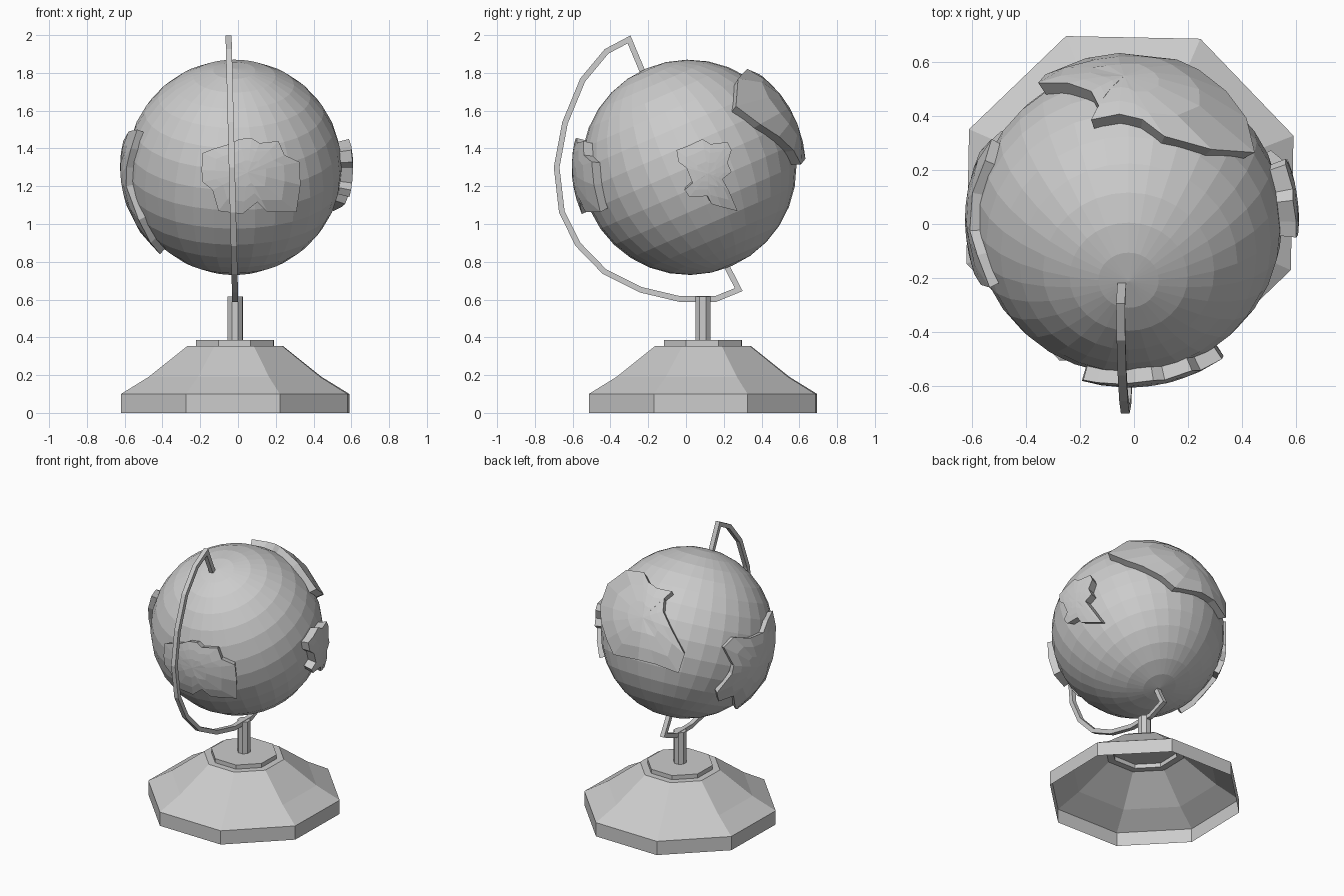
import bpy, bmesh
from math import radians, sin, cos, pi, sqrt
from mathutils import Vector, Matrix

if "Cube" in bpy.data.objects:
    bpy.data.objects.remove(bpy.data.objects["Cube"])

C = Vector((-0.02, 0.015, 1.30))   # globe centre
R = 0.57


def finish(name, bm, recalc=True):
    if recalc:
        bmesh.ops.recalc_face_normals(bm, faces=bm.faces)
    me = bpy.data.meshes.new(name)
    bm.to_mesh(me)
    bm.free()
    ob = bpy.data.objects.new(name, me)
    bpy.context.collection.objects.link(ob)
    return ob


def bridge(bm, a, b):
    n = len(a)
    for i in range(n):
        j = (i + 1) % n
        bm.faces.new((a[i], a[j], b[j], b[i]))


def lathe(name, profile, loc, cap_bottom=False):
    """Octagonal stack from (apothem, z) pairs, closed at the top."""
    bm = bmesh.new()
    rings = []
    for r, z in profile:
        q = r / cos(pi / 8)
        rings.append([bm.verts.new((loc[0] + q * cos(pi / 8 + k * pi / 4 - 0.02),
                                    loc[1] + q * sin(pi / 8 + k * pi / 4 - 0.02), z))
                      for k in range(8)])
    for a, b in zip(rings, rings[1:]):
        bridge(bm, a, b)
    bm.faces.new(rings[-1])
    if cap_bottom:
        bm.faces.new(rings[0][::-1])
    return finish(name, bm, False)


# hollow octagonal base with its raised top plate, and the post
lathe("base", [(0.60, 0), (0.60, 0.10), (0.455, 0.19), (0.25, 0.355),
               (0.205, 0.355), (0.205, 0.385)], (-0.015, 0.09))
lathe("post", [(0.04, 0.38), (0.04, 0.615)], (-0.015, 0.09), True)

# globe, pole tilted towards the front
bm = bmesh.new()
bmesh.ops.create_uvsphere(bm, u_segments=32, v_segments=16, radius=R,
                          matrix=Matrix.Translation(C) @ Matrix.Rotation(radians(23.5), 4, 'X'))
finish("globe", bm)

# support arm: outer outline (y, z), mitred inwards and given width in x
path = [Vector(p) for p in [
    (-0.19, 1.75), (-0.294, 1.998), (-0.43, 1.926), (-0.56, 1.77), (-0.655, 1.54),
    (-0.70, 1.30), (-0.672, 1.06), (-0.585, 0.884), (-0.44, 0.735), (-0.246, 0.638),
    (-0.035, 0.588), (0.16, 0.588), (0.30, 0.645), (0.215, 0.81)]]
bm = bmesh.new()
rings = []
for i, p in enumerate(path):
    d0 = (p - path[i - 1]).normalized() if i else (path[1] - p).normalized()
    d1 = (path[i + 1] - p).normalized() if i + 1 < len(path) else d0
    n0, n1 = Vector((-d0.y, d0.x)), Vector((-d1.y, d1.x))
    m = (n0 + n1).normalized()
    q = p + m * (0.03 / m.dot(n0))
    ring = []
    for s, pt in ((-1, p), (1, p), (1, q), (-1, q)):
        x = -0.05 + (2 - pt.y) * 0.025 + s * 0.016
        ring.append(bm.verts.new((x, pt.x, pt.y)))
    rings.append(ring)
for a, b in zip(rings, rings[1:]):
    bridge(bm, a, b)
bm.faces.new(rings[0])
bm.faces.new(rings[-1])
finish("support_arm", bm)


def patch(name, right, up, pts, outer):
    """Raised land: outline seen along one direction, wrapped on the globe."""
    right, up = Vector(right), Vector(up)
    out = right.cross(up)
    pts = [Vector(p) for p in pts]
    mid = sum(pts, Vector((0, 0))) / len(pts)

    def wrap(p):
        if p.length > outer * 0.999:
            p = p.normalized() * outer * 0.999
        return right * p.x + up * p.y + out * sqrt(outer ** 2 - p.length_squared)

    bm = bmesh.new()
    rings = [[bm.verts.new(C + wrap(p).normalized() * 0.55) for p in pts]]
    for f in (1, 0.7, 0.35):
        rings.append([bm.verts.new(C + wrap(mid + (p - mid) * f)) for p in pts])
    for a, b in zip(rings, rings[1:]):
        bridge(bm, a, b)
    top = bm.verts.new(C + wrap(mid))
    last = rings[-1]
    for i in range(len(last)):
        bm.faces.new((last[i - 1], last[i], top))
    bm.faces.new(rings[0])
    finish(name, bm)


def px(pts, cx, cy, s):
    return [((x - cx) / s, (cy - y) / s) for x, y in pts]


# land on the front
patch("front_land", (1, 0, 0), (0, 0, 1), px([
    (202, 170), (203, 153), (213, 149), (230, 144), (240, 139), (252, 138), (260, 143),
    (279, 141), (285, 155), (300, 162), (301, 185), (297, 212), (268, 212), (258, 202),
    (243, 214), (219, 211), (213, 190), (203, 182)], 234.7, 167.3, 189), 0.62)

# land on the right
patch("right_land", (0, 1, 0), (0, 0, 1), px([
    (677, 150), (688, 146), (703, 139), (711, 144), (728, 142), (732, 150), (728, 163),
    (732, 172), (723, 179), (730, 192), (738, 211), (722, 207), (712, 204), (708, 196),
    (690, 197), (685, 190), (693, 183), (687, 168), (679, 162)], 689.3, 167.3, 189), 0.63)

# large land on the upper back
a, e = radians(34), radians(25)
patch("back_land", (-cos(a), -sin(a), 0), (sin(a) * sin(e), -cos(a) * sin(e), cos(e)), px([
    (599, 605), (606, 584), (625, 570), (643, 572), (648, 582), (657, 588), (672, 591),
    (664, 598), (663, 611), (671, 628), (685, 654), (679, 673), (655, 664), (638, 660),
    (613, 655), (606, 640), (600, 622)], 686, 632, 152), 0.62)

# land on the left
patch("left_land", (0, -1, 0), (0, 0, 1), [(-y, z) for y, z in [
    (-0.25, 0.20), (-0.13, 0.19), (-0.04, 0.14), (0.10, 0.15), (0.22, 0.19), (0.30, 0.14),
    (0.25, 0.0), (0.26, -0.06), (0.33, -0.19), (0.29, -0.27), (0.20, -0.25), (0.06, -0.42),
    (-0.02, -0.46), (-0.10, -0.40), (-0.18, -0.28), (-0.17, -0.10), (-0.20, 0.0),
    (-0.24, 0.10)]], 0.605)
